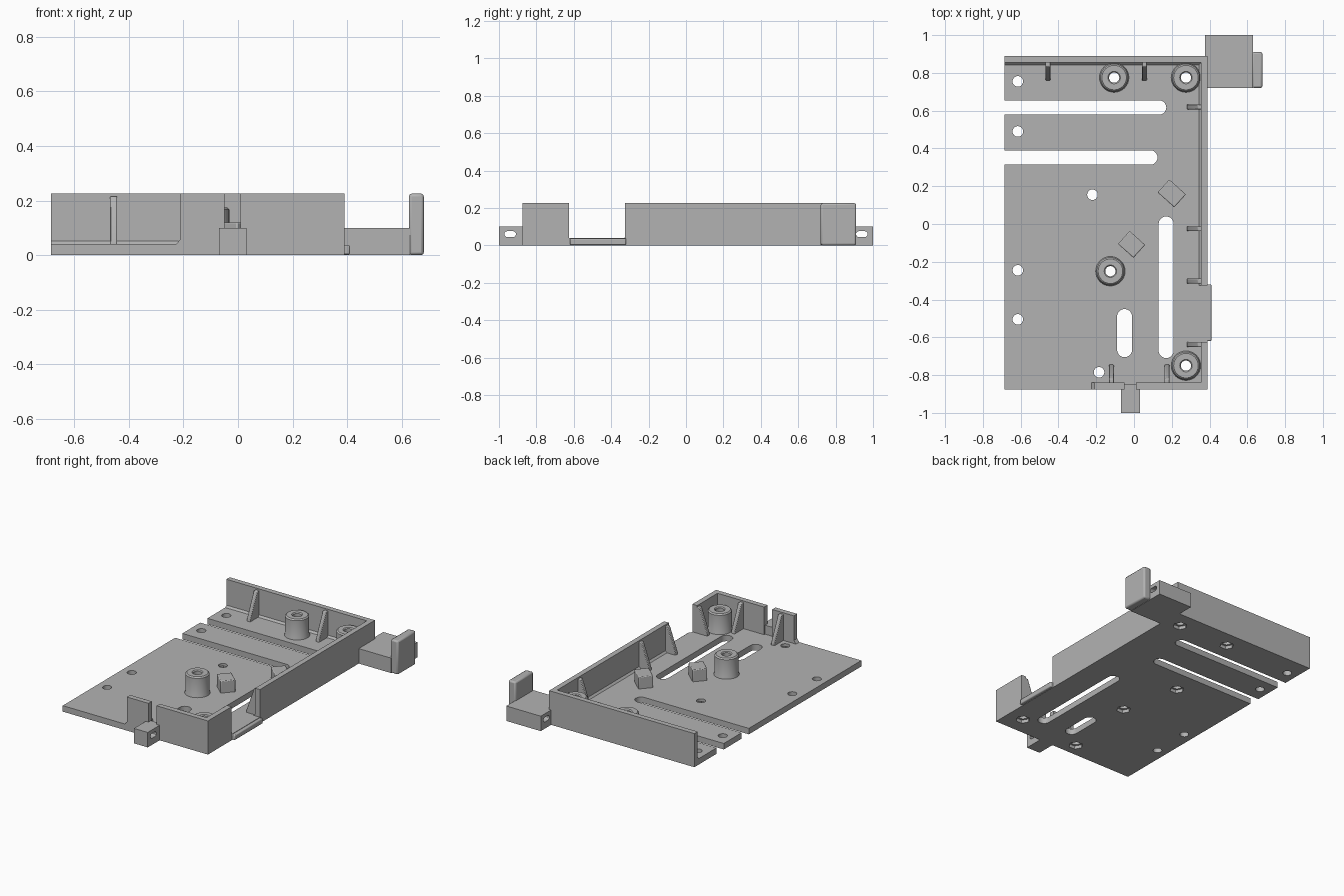
import bpy, bmesh
from math import sin, cos, pi, radians
from mathutils import Matrix, Vector

if "Cube" in bpy.data.objects:
    bpy.data.objects.remove(bpy.data.objects["Cube"])

grey = bpy.data.materials.new("plastic_grey")
grey.use_nodes = True
grey.diffuse_color = (0.45, 0.45, 0.45, 1)
grey.node_tree.nodes["Principled BSDF"].inputs["Base Color"].default_value = (0.45, 0.45, 0.45, 1)

FLOOR, TOP = 0.04, 0.225
LEFT, RIGHT, FRONT, BACK = -0.685, 0.39, -0.875, 0.89
WALL = 0.035


def finish(name, bm, bevel=0):
    bmesh.ops.recalc_face_normals(bm, faces=bm.faces)
    mesh = bpy.data.meshes.new(name)
    bm.to_mesh(mesh)
    bm.free()
    mesh.materials.append(grey)
    ob = bpy.data.objects.new(name, mesh)
    bpy.context.collection.objects.link(ob)
    if bevel:
        mod = ob.modifiers.new("soft_edges", "BEVEL")
        mod.width, mod.segments = bevel, 2
        mod.limit_method = "ANGLE"
    return ob


def add_prism(bm, pts, lo, hi, axis="z"):
    """Extrude a 2D outline along an axis: z takes (x, y), x takes (y, z), y takes (x, z)."""
    place = {"z": lambda p, t: (p[0], p[1], t),
             "x": lambda p, t: (t, p[0], p[1]),
             "y": lambda p, t: (p[0], t, p[1])}[axis]
    a = [bm.verts.new(place(p, lo)) for p in pts]
    b = [bm.verts.new(place(p, hi)) for p in pts]
    bm.faces.new(a)
    bm.faces.new(b[::-1])
    for i in range(len(a)):
        j = (i + 1) % len(a)
        bm.faces.new((a[i], b[i], b[j], a[j]))


def prism(name, pts, lo, hi, axis="z", bevel=0):
    bm = bmesh.new()
    add_prism(bm, pts, lo, hi, axis)
    return finish(name, bm, bevel)


def rect(x0, x1, y0, y1):
    return [(x0, y0), (x1, y0), (x1, y1), (x0, y1)]


def capsule(a, b, r, n=10):
    """Outline with round ends from point a to point b."""
    a, b = Vector(a), Vector(b)
    d = (b - a).normalized()
    s = Vector((-d.y, d.x))
    out = []
    for c, sign in ((b, 1), (a, -1)):
        for i in range(n + 1):
            t = pi * i / n - pi / 2
            out.append(c + sign * r * (d * cos(t) + s * sin(t)))
    return out


def circle(c, r, n=24):
    return [(c[0] + r * cos(2 * pi * i / n), c[1] + r * sin(2 * pi * i / n)) for i in range(n)]


def cut(ob, shapes):
    """Subtract prisms (outline, low, high, axis) from an object."""
    for shape in shapes:
        bm = bmesh.new()
        add_prism(bm, *shape)
        cutter = finish("cutter", bm)
        cutter.hide_render = True
        mod = ob.modifiers.new("cut", "BOOLEAN")
        mod.operation, mod.solver, mod.object = "DIFFERENCE", "EXACT", cutter
        bpy.context.view_layer.objects.active = ob
        bpy.ops.object.modifier_apply(modifier=mod.name)
        bpy.data.objects.remove(cutter)


# Floor plate with slots, screw holes and recesses under the posts
posts = [(-0.105, 0.775), (0.275, 0.775), (-0.125, -0.25), (0.275, -0.75)]
holes = [(-0.615, 0.755), (-0.615, 0.49), (-0.615, -0.245), (-0.615, -0.505),
         (-0.22, 0.155), (-0.185, -0.785)]
slots = [((-0.9, 0.617), (0.133, 0.617), 0.038), ((-0.9, 0.352), (0.087, 0.352), 0.038),
         ((0.17, -0.67), (0.17, 0.0), 0.04), ((-0.05, -0.665), (-0.05, -0.49), 0.04)]
plate = prism("floor_plate", rect(LEFT, RIGHT, FRONT, BACK), 0, FLOOR)
cut(plate, [(capsule(*s), -0.1, 0.1, "z") for s in slots]
    + [(circle(c, 0.028), -0.1, 0.1, "z") for c in holes + posts]
    + [(circle(c, 0.045, 6), -0.1, 0.022, "z") for c in posts + holes[4:]])

# Back and side wall in one L, front corner wall, and the short front piece
prism("back_and_side_wall", [(LEFT, BACK), (LEFT, BACK - WALL), (RIGHT - WALL, BACK - WALL),
      (RIGHT - WALL, -0.325), (RIGHT, -0.325), (RIGHT, BACK)], 0, TOP)
prism("front_corner_wall", [(0.01, FRONT), (RIGHT, FRONT), (RIGHT, -0.625), (RIGHT - WALL, -0.625),
      (RIGHT - WALL, FRONT + WALL), (0.01, FRONT + WALL)], 0, TOP)
prism("front_short_wall", [(-0.23, FLOOR - 0.005), (-0.21, FLOOR + 0.02), (-0.21, TOP), (-0.05, TOP),
      (-0.05, FLOOR - 0.005)], FRONT, FRONT + WALL, "y")
prism("side_ledge", rect(0.3, 0.41, -0.62, -0.32), 0.002, FLOOR - 0.003, bevel=0.006)

# Small fillets where the walls meet the floor
F = 0.012
inner = RIGHT - WALL
prism("back_fillet", [(BACK - WALL, FLOOR), (BACK - WALL - F, FLOOR), (BACK - WALL, FLOOR + F)],
      LEFT, inner, "x")
prism("side_fillet", [(inner, FLOOR), (inner - F, FLOOR), (inner, FLOOR + F)], -0.325, BACK - WALL, "y")


# Sloping ribs that brace the walls
def rib(name, at, wall, foot, axis, width=0.026):
    tip = wall + (foot - wall) * 0.22
    back = wall - (foot - wall) * 0.1
    pts = [(back, FLOOR - 0.01), (foot, FLOOR - 0.01), (foot, FLOOR + 0.012), (tip, TOP - 0.01), (back, TOP - 0.01)]
    prism(name, pts, at - width / 2, at + width / 2, axis, 0.004)


for x in (-0.455, 0.055):
    rib("back_rib", x, BACK - WALL, 0.76, "x")
for x in (-0.12, 0.175):
    rib("front_rib", x, FRONT + WALL, -0.745, "x")
for y in (0.62, -0.025, -0.302, -0.638):
    rib("side_rib", y, inner, 0.28, "y")

# Round screw posts, turned from a profile
profile = [(0.027, 0.022), (0.078, 0.022), (0.078, FLOOR), (0.073, FLOOR + 0.012),
           (0.073, 0.167), (0.065, 0.175), (0.033, 0.175), (0.027, 0.169)]
for c in posts:
    bm = bmesh.new()
    ring = [bm.verts.new((r, 0, z)) for r, z in profile]
    edges = [bm.edges.new((ring[i], ring[(i + 1) % len(ring)])) for i in range(len(ring))]
    bmesh.ops.spin(bm, geom=ring + edges, cent=(0, 0, 0), axis=(0, 0, 1), angle=2 * pi,
                   steps=32, use_merge=True)
    bmesh.ops.remove_doubles(bm, verts=bm.verts, dist=0.0005)
    bmesh.ops.translate(bm, verts=bm.verts, vec=(*c, 0))
    finish("screw_post", bm)

# Turned square support blocks
for (x, y), w in (((0.2, 0.162), 0.118), ((-0.013, -0.108), 0.11)):
    block = prism("support_block", rect(-w / 2, w / 2, -0.046, 0.046), 0, 0.09, bevel=0.005)
    block.matrix_world = Matrix.Translation((x, y, 0.03)) @ Matrix.Rotation(radians(-42), 4, "Z")

# Front lug and rear bracket, each with a strap slot across
lug = prism("front_lug", rect(-0.07, 0.032, -1.0, -0.85), 0, 0.1)
bracket = prism("rear_bracket", rect(0.375, 0.63, 0.72, 1.0), 0, 0.1)
for ob, y in ((lug, -0.94), (bracket, 0.94)):
    cut(ob, [(capsule((y - 0.015, 0.06), (y + 0.015, 0.06), 0.016, 6), -1, 1, "x")])
prism("bracket_upright", rect(0.625, 0.68, 0.72, 0.91), 0, TOP, bevel=0.01)

for ob in bpy.data.objects:
    ob.select_set(ob.type == "MESH")
bpy.context.view_layer.objects.active = plate
bpy.ops.object.shade_smooth_by_angle(angle=radians(30))
